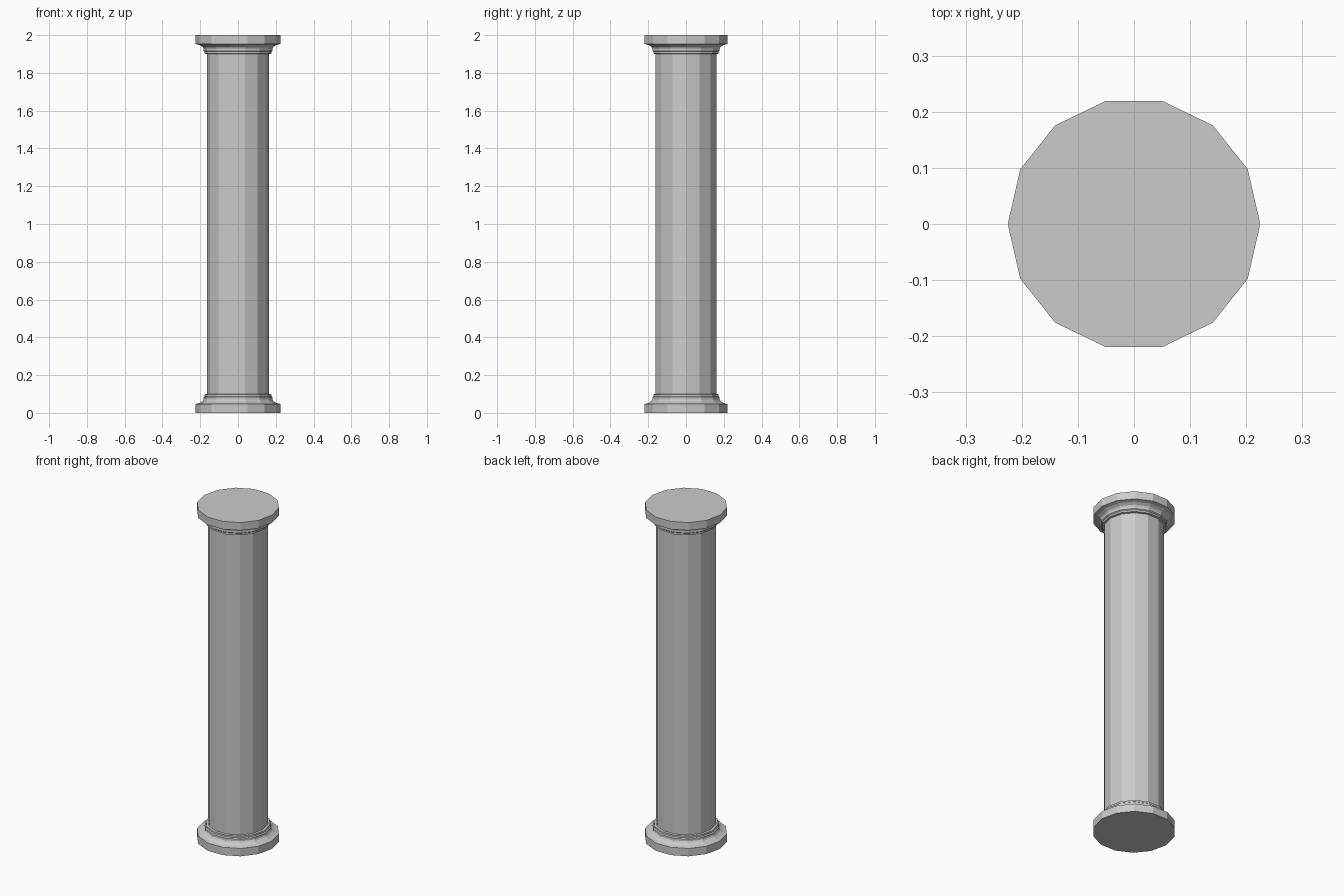
import bpy, bmesh, math

if "Cube" in bpy.data.objects:
    bpy.data.objects.remove(bpy.data.objects["Cube"])

SIDES = 14


def lathe(name, profile):
    """Revolve (radius, z) points into a capped 14-sided solid."""
    bm = bmesh.new()
    rings = []
    for r, z in profile:
        rings.append([bm.verts.new((r * math.cos(2 * math.pi * i / SIDES),
                                    r * math.sin(2 * math.pi * i / SIDES), z))
                      for i in range(SIDES)])
    for a, b in zip(rings, rings[1:]):
        for i in range(SIDES):
            j = (i + 1) % SIDES
            bm.faces.new((a[i], a[j], b[j], b[i]))
    bm.faces.new(rings[0])
    bm.faces.new(rings[-1])
    bmesh.ops.recalc_face_normals(bm, faces=bm.faces)
    mesh = bpy.data.meshes.new(name)
    bm.to_mesh(mesh)
    bm.free()
    obj = bpy.data.objects.new(name, mesh)
    bpy.context.collection.objects.link(obj)
    return obj


# Plinth with stepped moulding, mirrored for the capital
moulding = [(0.225, 0.0), (0.225, 0.047), (0.204, 0.052), (0.188, 0.062),
            (0.183, 0.07), (0.183, 0.083), (0.177, 0.088), (0.177, 0.098),
            (0.165, 0.1)]
lathe("base", moulding)
lathe("capital", [(r, 2 - z) for r, z in moulding])

# Plain faceted shaft
lathe("shaft", [(0.165, 0.1), (0.165, 1.9)])
